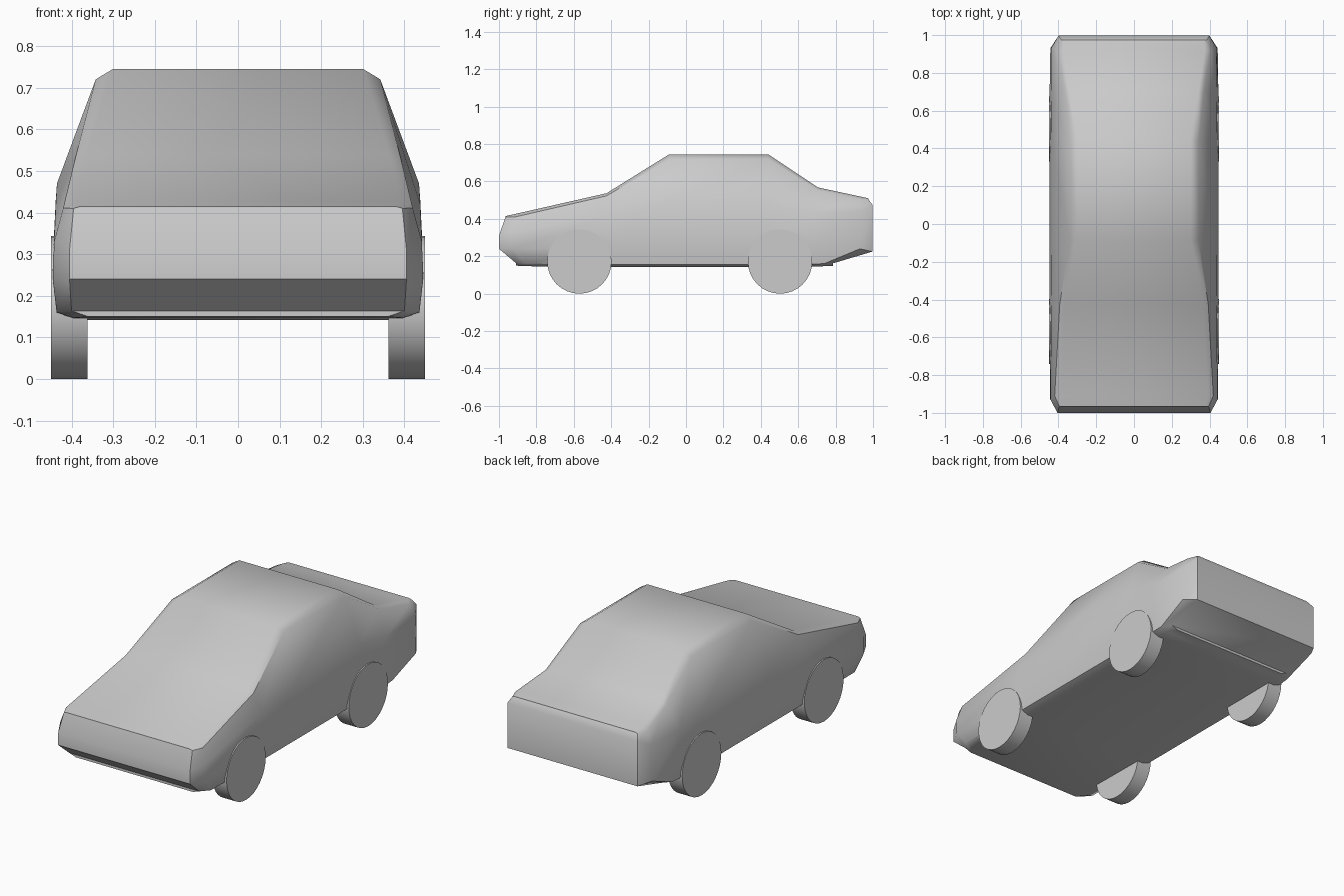
import bpy, bmesh, math

if "Cube" in bpy.data.objects:
    bpy.data.objects.remove(bpy.data.objects["Cube"])

# Stations front to back; each has (y, z, half width) for roofline, belt, sill, floor
STATIONS = [
    ((-.965, .415, .395), (-1.0, .31, .405), (-1.0, .24, .405), (-.91, .15, .40)),
    ((-.91, .427, .42), (-.93, .33, .442), (-.925, .24, .445), (-.86, .147, .436)),
    ((-.425, .537, .393), (-.42, .42, .438), (-.42, .25, .447), (-.42, .142, .436)),
    ((-.09, .745, .342), (-.12, .47, .435), (-.12, .25, .447), (-.12, .142, .436)),
    ((.44, .745, .342), (.45, .47, .435), (.45, .25, .447), (.45, .142, .436)),
    ((.705, .568, .37), (.68, .43, .438), (.68, .25, .447), (.68, .144, .436)),
    ((.92, .522, .405), (.935, .44, .436), (.93, .24, .443), (.74, .147, .433)),
    ((.975, .51, .385), (.997, .475, .40), (.997, .225, .40), (.785, .148, .395)),
]
DROPS = [.005, .016, .014, .025, .025, .014, .016, .005]


def finish(bm, name, angle):
    bmesh.ops.recalc_face_normals(bm, faces=bm.faces)
    mesh = bpy.data.meshes.new(name)
    bm.to_mesh(mesh)
    bm.free()
    ob = bpy.data.objects.new(name, mesh)
    bpy.context.collection.objects.link(ob)
    bpy.ops.object.select_all(action='DESELECT')
    ob.select_set(True)
    bpy.context.view_layer.objects.active = ob
    bpy.ops.object.shade_smooth_by_angle(angle=math.radians(angle))
    return ob


# Body shell lofted through the stations
bm = bmesh.new()
rings = []
for (top, belt, sill, floor), d in zip(STATIONS, DROPS):
    half = [(floor[2] - .04, floor[0], floor[1]),
            (floor[2], floor[0], floor[1] + .014),
            (sill[2], sill[0], sill[1]),
            (belt[2], belt[0], belt[1]),
            (top[2], top[0], top[1] - d),
            (top[2] - .01 - d * 1.25, top[0], top[1])]
    full = half + [(-x, y, z) for x, y, z in reversed(half)]
    rings.append([bm.verts.new(p) for p in full])
n = len(rings[0])
for a, b in zip(rings, rings[1:]):
    for i in range(n):
        j = (i + 1) % n
        bm.faces.new((a[i], a[j], b[j], b[i]))
# Nose and tail panels
for r in (rings[0], rings[-1]):
    for i in range(n // 2 - 1):
        bm.faces.new((r[i], r[i + 1], r[n - 2 - i], r[n - 1 - i]))
finish(bm, "car_body", 40)

# Wheels
for label, y in (("front", -.57), ("rear", .503)):
    for side, s in (("left", 1), ("right", -1)):
        bm = bmesh.new()
        bmesh.ops.create_cone(bm, cap_ends=True, segments=32,
                              radius1=.172, radius2=.172, depth=.087)
        ob = finish(bm, f"{label}_{side}_wheel", 30)
        ob.rotation_euler = (0, math.pi / 2, 0)
        ob.location = (s * .4055, y, .172)
